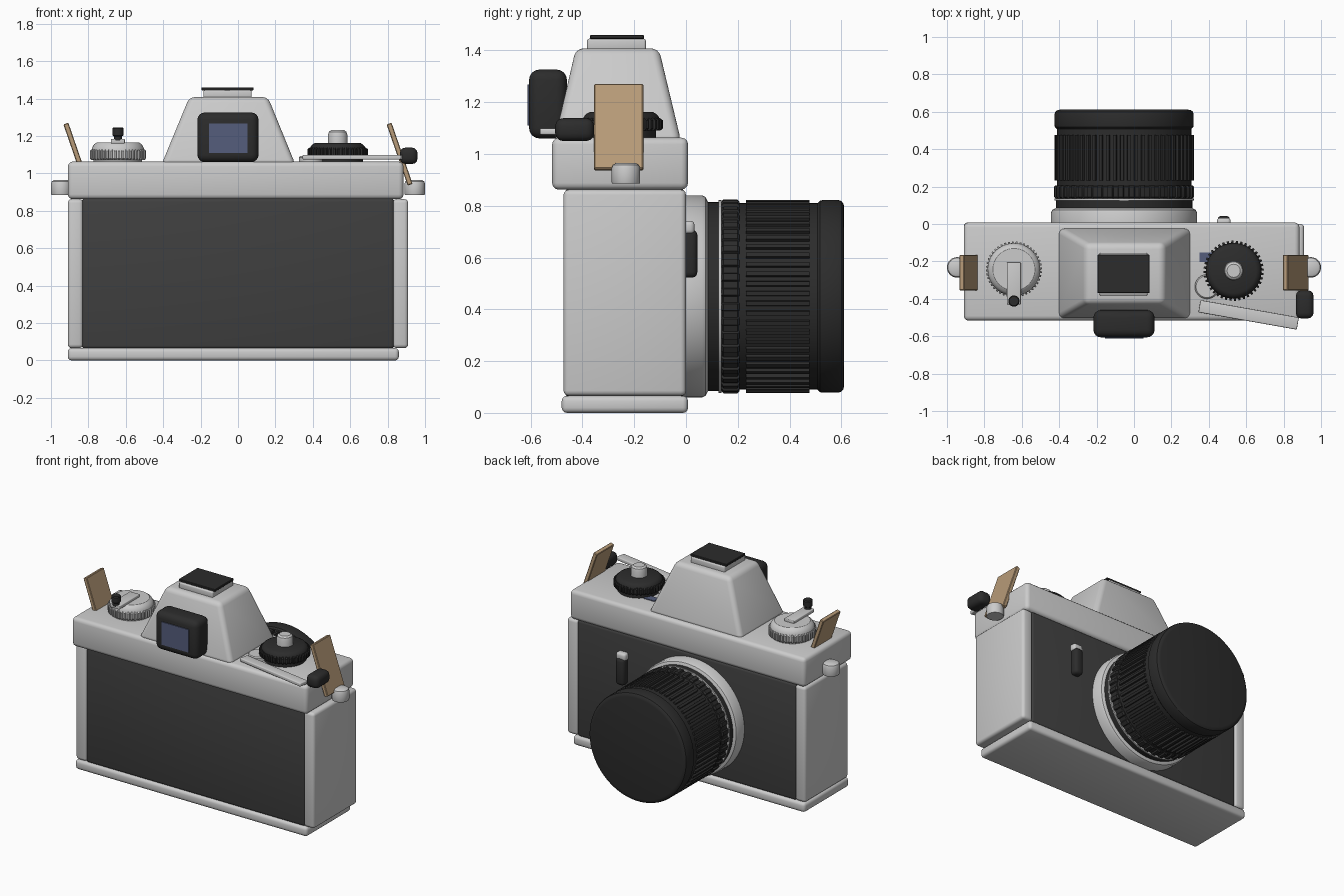
import bpy, bmesh
from math import sin, cos, pi, radians
from mathutils import Matrix, Vector

if "Cube" in bpy.data.objects:
    bpy.data.objects.remove(bpy.data.objects["Cube"])


def mat(name, c):
    m = bpy.data.materials.new(name)
    m.diffuse_color = (*c, 1)
    m.use_nodes = True
    m.node_tree.nodes["Principled BSDF"].inputs["Base Color"].default_value = m.diffuse_color
    return m


BLACK = mat("black_plastic", (0.025, 0.025, 0.025))
LEATHER = mat("leather", (0.05, 0.05, 0.05))
TAN = mat("tan_strap", (0.48, 0.33, 0.19))
GLASS = mat("blue_glass", (0.09, 0.11, 0.2))


def finish(name, bm, material=None):
    bmesh.ops.recalc_face_normals(bm, faces=bm.faces)
    me = bpy.data.meshes.new(name)
    bm.to_mesh(me)
    bm.free()
    ob = bpy.data.objects.new(name, me)
    bpy.context.collection.objects.link(ob)
    if material:
        me.materials.append(material)
    bpy.ops.object.select_all(action='DESELECT')
    ob.select_set(True)
    bpy.context.view_layer.objects.active = ob
    bpy.ops.object.shade_smooth_by_angle(angle=radians(32))
    return ob


def box(name, x, y, z, bevel=0.02, material=None, taper=None, rot=None, seg=3):
    """Rounded box between ranges; taper = ((x0, x1), (y0, y1)) of the top."""
    bm = bmesh.new()
    bmesh.ops.create_cube(bm, size=1)
    for v in bm.verts:
        top = v.co.z > 0
        rx, ry = taper if taper and top else (x, y)
        v.co = Vector((rx[v.co.x > 0], ry[v.co.y > 0], z[top]))
    if bevel:
        bmesh.ops.bevel(bm, geom=bm.edges[:], offset=bevel, segments=seg,
                        profile=0.5, affect='EDGES')
    if rot:
        c = Vector((sum(x) / 2, sum(y) / 2, sum(z) / 2))
        bmesh.ops.rotate(bm, verts=bm.verts, cent=c,
                         matrix=Matrix.Rotation(radians(rot[1]), 3, rot[0]))
    return finish(name, bm, material)


def rings(name, centre, profile, axis='Z', material=None, n=64, teeth=0, depth=0.0):
    """Closed turned part from (radius, height) points; teeth cut square ribs."""
    bm = bmesh.new()
    n = teeth * 4 if teeth else n
    loops = []
    for r, h in profile:
        loop = []
        for i in range(n):
            a = 2 * pi * i / n
            if teeth:
                a = 2 * pi * (i // 4 + (0, 0.08, 0.5, 0.58)[i % 4]) / teeth
            q = r - depth if teeth and i % 4 in (0, 3) else r
            p = (q * cos(a), q * sin(a), h) if axis == 'Z' else (q * cos(a), h, q * sin(a))
            loop.append(bm.verts.new(Vector(p) + Vector(centre)))
        loops.append(loop)
    for a, b in zip(loops, loops[1:]):
        for i in range(n):
            bm.faces.new((a[i], a[(i + 1) % n], b[(i + 1) % n], b[i]))
    bm.faces.new(loops[0])
    bm.faces.new(loops[-1])
    return finish(name, bm, material)


# body
box("bottom_plate", (-0.91, 0.86), (-0.48, 0.008), (0, 0.066), 0.02)
box("leather_body", (-0.835, 0.835), (-0.468, -0.004), (0.062, 0.866), 0.018, LEATHER)
for s, side in ((-1, "left"), (1, "right")):
    box(side + "_side_cap", sorted((s * 0.828, s * 0.91)), (-0.473, 0), (0.066, 0.862), 0.02)
    box(side + "_strap", (s * 0.864 - 0.014, s * 0.864 + 0.014), (-0.355, -0.165),
        (0.93, 1.276), 0.004, TAN, rot=('Y', -s * -19), seg=1) if s < 0 else \
        box(side + "_strap", (0.85, 0.878), (-0.355, -0.165), (0.93, 1.276), 0.004,
            TAN, rot=('Y', 161), seg=1)
    rings(side + "_strap_lug", (s * 0.945, -0.232, 0),
          [(0.053, 0.885), (0.055, 0.89), (0.055, 0.945), (0.05, 0.958), (0.038, 0.965)], n=32)
box("top_plate", (-0.91, 0.885), (-0.517, 0.008), (0.862, 1.063), 0.026)

# viewfinder housing, accessory shoe and eyepiece
box("prism_housing", (-0.41, 0.308), (-0.51, -0.018), (1.045, 1.408), 0.03,
    taper=((-0.26, 0.16), (-0.425, -0.105)), seg=4)
box("shoe_base", (-0.185, 0.073), (-0.382, -0.155), (1.40, 1.445), 0.008)
box("shoe_top", (-0.195, 0.083), (-0.37, -0.163), (1.444, 1.46), 0.003, BLACK, seg=1)
box("eyepiece", (-0.217, 0.11), (-0.606, -0.46), (1.06, 1.326), 0.04, BLACK, seg=4)
box("eyepiece_glass", (-0.155, 0.05), (-0.612, -0.58), (1.11, 1.268), 0, GLASS)

# rewind knob with folding crank
K = (-0.642, -0.243, 0)
rings("rewind_base", K, [(0.13, 1.05), (0.13, 1.08)])
rings("rewind_knurl", K, [(0.143, 1.072), (0.15, 1.08), (0.15, 1.12), (0.143, 1.128)],
      teeth=44, depth=0.01)
rings("rewind_top", K, [(0.141, 1.12), (0.139, 1.135), (0.128, 1.155), (0.112, 1.166)])
box("rewind_crank", (-0.68, -0.605), (-0.43, -0.205), (1.16, 1.184), 0.005)
rings("crank_peg", (-0.642, -0.412, 0), [(0.022, 1.175), (0.022, 1.198), (0.03, 1.204),
      (0.03, 1.24), (0.025, 1.246)], material=BLACK, n=24)

# shutter dial and release button
D = (0.533, -0.25, 0)
rings("dial_base", D, [(0.135, 1.05), (0.135, 1.10)], material=BLACK)
rings("dial_knurl", D, [(0.15, 1.09), (0.161, 1.098), (0.161, 1.13), (0.15, 1.138)],
      material=BLACK, teeth=40, depth=0.012)
rings("dial_top", D, [(0.148, 1.13), (0.146, 1.142), (0.135, 1.155), (0.12, 1.163)],
      material=BLACK)
rings("release_button", D, [(0.052, 1.15), (0.052, 1.205), (0.047, 1.222), (0.035, 1.231)], n=32)
box("counter_window", (0.35, 0.43), (-0.202, -0.152), (1.05, 1.068), 0, GLASS)

# film advance lever
rings("lever_pivot", (0.39, -0.335, 0), [(0.065, 1.05), (0.065, 1.085), (0.058, 1.092)], n=40)
box("advance_lever", (0.346, 0.88), (-0.519, -0.453), (1.074, 1.099), 0.006, rot=('Z', -10))
box("lever_tip", (0.865, 0.96), (-0.505, -0.355), (1.05, 1.138), 0.03, BLACK)

# lens
L = (-0.053, 0, 0.45)
rings("lens_mount", L, [(0.39, -0.02), (0.39, 0.062), (0.383, 0.076), (0.365, 0.085),
      (0.3, 0.085)], 'Y', n=96)
rings("lens_rear_barrel", L, [(0.365, 0.07), (0.365, 0.13)], 'Y', BLACK, 96)
rings("lens_bright_ring", L, [(0.373, 0.126), (0.373, 0.137)], 'Y', None, 96)
rings("lens_core", L, [(0.36, 0.12), (0.36, 0.53)], 'Y', BLACK, 96)
rings("aperture_ring", L, [(0.366, 0.137), (0.375, 0.145), (0.375, 0.198), (0.366, 0.207)],
      'Y', BLACK, teeth=40, depth=0.01)
rings("focus_grip", L, [(0.373, 0.232), (0.373, 0.476)], 'Y', BLACK, teeth=60, depth=0.018)
rings("lens_cap", L, [(0.352, 0.5), (0.37, 0.518), (0.372, 0.53), (0.372, 0.588),
      (0.368, 0.6), (0.358, 0.608), (0.345, 0.611)], 'Y', BLACK, 96)

# self-timer lever on the lens side
box("timer_lever", (0.447, 0.513), (-0.02, 0.044), (0.522, 0.708), 0.022, BLACK)
box("timer_lever_cap", (0.443, 0.517), (-0.02, 0.033), (0.69, 0.742), 0.016)
